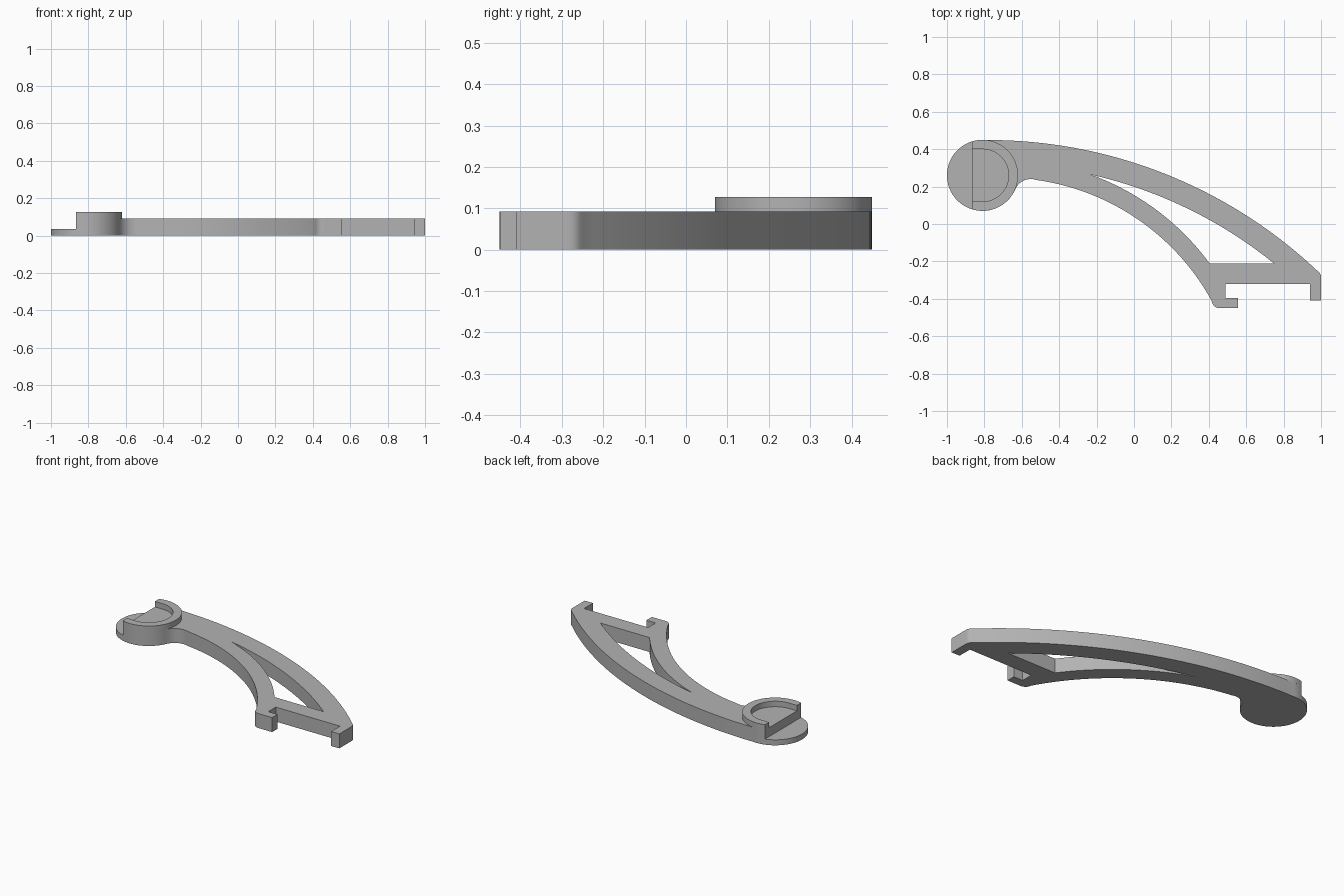
import bpy, bmesh
from math import cos, sin, pi, acos, asin, radians
from mathutils import Vector

cube = bpy.data.objects.get("Cube")
if cube:
    bpy.data.objects.remove(cube, do_unlink=True)

grey = bpy.data.materials.new("plain grey")
grey.use_nodes = True
colour = (0.45, 0.45, 0.45, 1)
grey.diffuse_color = colour
grey.node_tree.nodes["Principled BSDF"].inputs["Base Color"].default_value = colour

CX, CY, R = -0.81, 0.26, 0.19      # round end
POCKET = 0.14                      # pocket radius
CUT = -0.865                       # straight edge of the step
LEDGE, PLATE, RIM = 0.035, 0.092, 0.127


def sweep(radius, a0, a1, n):
    """Points on a circle about the round end's centre."""
    return [(CX + radius * cos(a0 + (a1 - a0) * i / n),
             CY + radius * sin(a0 + (a1 - a0) * i / n)) for i in range(n + 1)]


def bow(p, q, sag, n):
    """Circular arc from p to q, bulging to the left by sag."""
    p, q = Vector(p), Vector(q)
    d = q - p
    half = d.length / 2
    side = Vector((-d.y, d.x)).normalized()
    radius = (half * half + sag * sag) / (2 * abs(sag))
    ang = asin(half / radius)
    s = 1 if sag > 0 else -1
    centre = (p + q) / 2 + side * (sag - s * radius)
    pts = []
    for i in range(n + 1):
        t = -ang + 2 * ang * i / n
        pts.append(tuple(centre + d.normalized() * radius * sin(t) + side * s * radius * cos(t)))
    return pts


def extrude(name, loops, z0, z1):
    """Solid from flat outlines; inner outlines become holes."""
    curve = bpy.data.curves.new(name, 'CURVE')
    curve.dimensions = '2D'
    curve.fill_mode = 'BOTH'
    curve.extrude = (z1 - z0) / 2
    for loop in loops:
        spline = curve.splines.new('POLY')
        spline.points.add(len(loop) - 1)
        for pt, (x, y) in zip(spline.points, loop):
            pt.co = (x, y, 0, 1)
        spline.use_cyclic_u = True
    temp = bpy.data.objects.new(name + "_outline", curve)
    bpy.context.collection.objects.link(temp)
    graph = bpy.context.evaluated_depsgraph_get()
    mesh = bpy.data.meshes.new_from_object(temp.evaluated_get(graph))
    bpy.data.objects.remove(temp, do_unlink=True)
    bm = bmesh.new()
    bm.from_mesh(mesh)
    bmesh.ops.remove_doubles(bm, verts=bm.verts, dist=0.0003)
    bmesh.ops.translate(bm, verts=bm.verts, vec=(0, 0, (z0 + z1) / 2))
    bmesh.ops.recalc_face_normals(bm, faces=bm.faces)
    bm.to_mesh(mesh)
    bm.free()
    mesh.name = name
    mesh.materials.clear()
    mesh.materials.append(grey)
    mesh.shade_smooth()
    mesh.set_sharp_from_angle(angle=radians(30))
    obj = bpy.data.objects.new(name, mesh)
    bpy.context.collection.objects.link(obj)
    return obj


chord = acos((CUT - CX) / R)       # angle where the step meets the round end

# Arm plate: round end, long outer bow, clip jaws, inner bow and fillet
outline = sweep(R, chord, radians(84), 6)
outline += bow(outline[-1], (0.98, -0.25), 0.183, 48)[1:]
outline += bow((0.98, -0.25), (1, -0.285), 0.006, 4)[1:]
outline += [(1, -0.41), (0.942, -0.41), (0.942, -0.32), (0.49, -0.32),
            (0.49, -0.395), (0.555, -0.395), (0.555, -0.45)]
outline += bow((0.465, -0.45), (0.415, -0.41), 0.014, 6)
outline += bow((0.415, -0.41), (-0.52, 0.235), -0.134, 36)[1:]
outline += bow((-0.52, 0.235), (-0.635, 0.185), -0.025, 10)[1:]
outline += sweep(R, radians(-24), -chord, 24)

# Pointed window between the two bows
tip = (-0.235, 0.265)
window = bow(tip, (0.75, -0.212), 0.063, 30)
window += bow((0.405, -0.212), tip, -0.06, 24)[:-1]
extrude("arm_plate", [outline, window], 0, PLATE)

# Thin ledge beyond the step
extrude("ledge", [sweep(R, chord, 2 * pi - chord, 32)], 0, LEDGE)

# Raised open rim around the pocket
rim = sweep(R, -chord, chord, 48)
rim += [(CUT, CY + POCKET)] + sweep(POCKET, pi / 2, -pi / 2, 32) + [(CUT, CY - POCKET)]
extrude("pocket_rim", [rim], PLATE, RIM)
